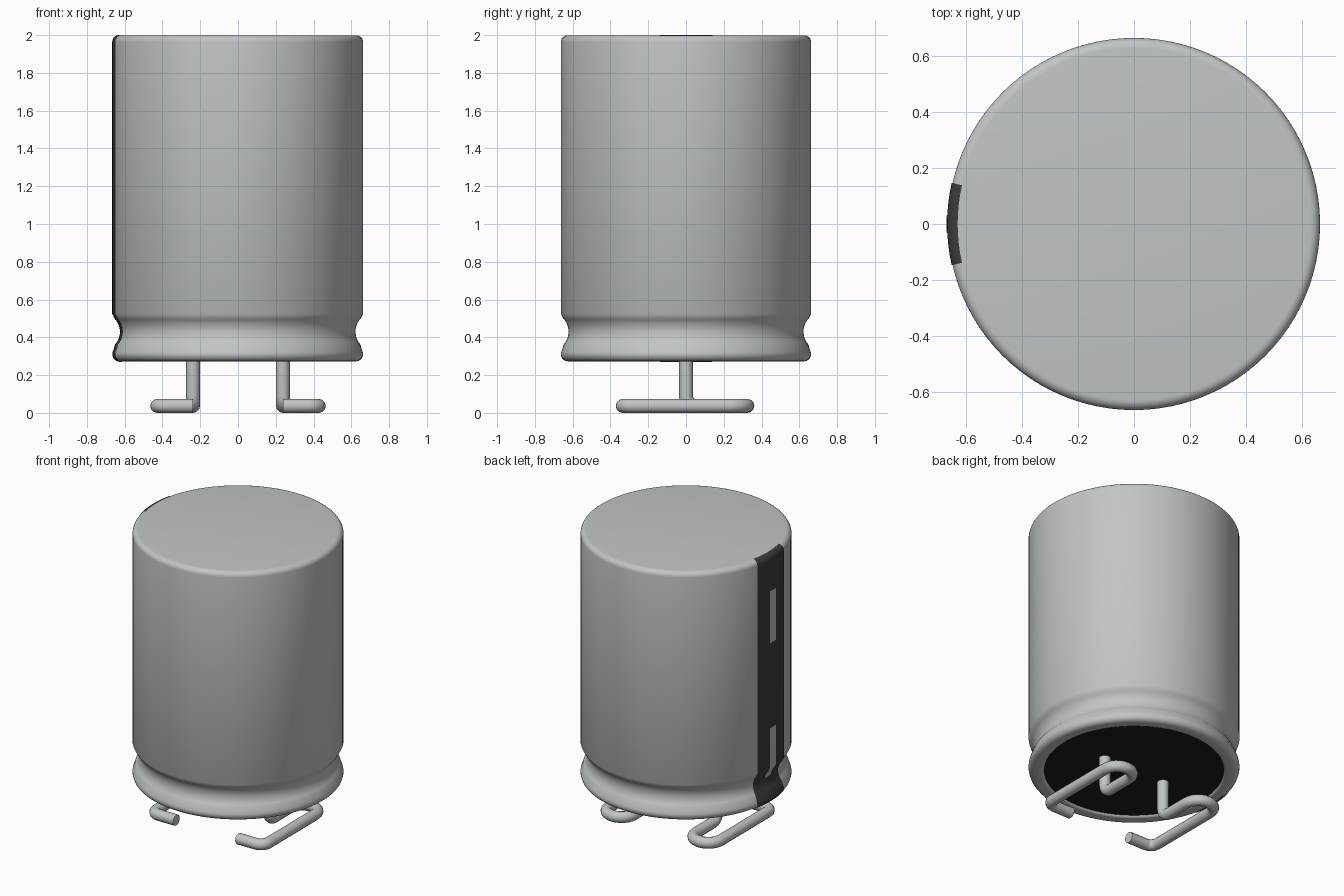
import bpy, bmesh
from math import radians, sin, cos, pi
from mathutils import Vector, Matrix

cube = bpy.data.objects.get("Cube")
if cube:
    bpy.data.objects.remove(cube)


def material(name, color):
    m = bpy.data.materials.new(name)
    m.use_nodes = True
    m.diffuse_color = (*color, 1)
    m.node_tree.nodes["Principled BSDF"].inputs["Base Color"].default_value = (*color, 1)
    return m


METAL = material("light grey metal", (0.53, 0.56, 0.555))
STRIPE = material("charcoal stripe", (0.045, 0.045, 0.045))
SEAL = material("black rubber", (0.012, 0.012, 0.012))
MARK = material("grey mark", (0.5, 0.5, 0.5))


def smooth(ob, angle=30):
    bpy.ops.object.select_all(action='DESELECT')
    ob.select_set(True)
    bpy.context.view_layer.objects.active = ob
    bpy.ops.object.shade_smooth_by_angle(angle=radians(angle))


def lathe(name, profile, mat, centre=pi, sweep=2 * pi, steps=96):
    """Revolve an (r, z) profile about z, over a sweep centred on an angle."""
    bm = bmesh.new()
    start = centre - sweep / 2
    vs = [bm.verts.new((r * cos(start), r * sin(start), z)) for r, z in profile]
    es = [bm.edges.new(p) for p in zip(vs, vs[1:])]
    bmesh.ops.spin(bm, geom=vs + es, cent=(0, 0, 0), axis=(0, 0, 1),
                   angle=sweep, steps=steps)
    bmesh.ops.remove_doubles(bm, verts=bm.verts, dist=1e-4)
    bmesh.ops.recalc_face_normals(bm, faces=bm.faces)
    mid = Vector((0, 0, 1))
    facing = sum(f.calc_area() * f.normal.dot(f.calc_center_median() - mid) for f in bm.faces)
    if facing < 0:
        bmesh.ops.reverse_faces(bm, faces=bm.faces)
    me = bpy.data.meshes.new(name)
    bm.to_mesh(me)
    bm.free()
    me.materials.append(mat)
    ob = bpy.data.objects.new(name, me)
    bpy.context.collection.objects.link(ob)
    smooth(ob)
    return ob


def arc(r, z, radius, a0, a1, n=6):
    return [(r + radius * cos(radians(a0 + (a1 - a0) * i / n)),
             z + radius * sin(radians(a0 + (a1 - a0) * i / n))) for i in range(n + 1)]


def offset(profile, d):
    """Push an upward-running profile outward along its normals."""
    out = []
    for i, (r, z) in enumerate(profile):
        a, b = profile[max(i - 1, 0)], profile[min(i + 1, len(profile) - 1)]
        t = Vector((b[0] - a[0], b[1] - a[1])).normalized()
        out.append((r + t.y * d, z - t.x * d))
    return out


# Can: rolled rim, crimped groove, straight wall, rounded top
R, TOP, BASE = 0.663, 1.998, 0.273
rim_in = arc(0.585, BASE + 0.022, 0.022, 180, 270)
rim_out = arc(R - 0.038, BASE + 0.038, 0.038, -90, 35)
groove = arc(0.725, 0.43, 0.103, 222, 137, 10)
shoulder = [(R, 0.525)]
lip = arc(R - 0.035, TOP - 0.035, 0.035, 0, 90)
wall = rim_out + groove + shoulder + lip
lathe("can", [(0, 0.31), (0.563, 0.31)] + rim_in + wall + [(0, TOP)], METAL)

# Rubber seal in the base
lathe("seal", [(0, 0.286), (0.57, 0.286), (0.57, 0.305), (0, 0.305)], SEAL)

# Polarity stripe hugging the can wall, with two pale minus marks
lathe("polarity_stripe", offset(wall, 0.003), STRIPE, sweep=radians(25.4), steps=8)
low_wall = [p for p in groove if p[1] > 0.44] + shoulder + [(R, 0.8)]
lathe("upper_mark", offset([(R, 1.39), (R, 1.75)], 0.005), MARK, sweep=radians(5.5), steps=2)
lathe("lower_mark", offset(low_wall, 0.005), MARK, sweep=radians(5.5), steps=2)


def rounded_path(corners, n=6):
    """Polyline through (point, bend radius) corners with rounded bends."""
    pts = []
    for i, (p, r) in enumerate(corners):
        p = Vector(p)
        if not r:
            pts.append(p)
            continue
        a = p + (Vector(corners[i - 1][0]) - p).normalized() * r
        b = p + (Vector(corners[i + 1][0]) - p).normalized() * r
        for k in range(n + 1):
            t = radians(90 * k / n)
            pts.append(p + (a - p) * (1 - sin(t)) + (b - p) * (1 - cos(t)))
    return pts


# Wire leads: down from the seal, back, hooked outward and forward
def lead(name, side):
    wire, inner, outer = 0.037, 0.238, 0.428
    corners = [((inner, 0, 0.32), 0), ((inner, 0, wire), 0.05),
               ((inner, 0.325, wire), 0.094), ((outer, 0.325, wire), 0.094),
               ((outer, -0.335, wire), 0.055), ((inner, -0.335, wire), 0)]
    pts = rounded_path(corners)
    cu = bpy.data.curves.new(name, 'CURVE')
    cu.dimensions = '3D'
    cu.bevel_depth = wire
    cu.bevel_resolution = 4
    cu.use_fill_caps = True
    sp = cu.splines.new('POLY')
    sp.points.add(len(pts) - 1)
    for q, p in zip(sp.points, pts):
        q.co = (side * p.x, p.y, p.z, 1)
    cu.materials.append(METAL)
    ob = bpy.data.objects.new(name, cu)
    bpy.context.collection.objects.link(ob)
    bpy.ops.object.select_all(action='DESELECT')
    ob.select_set(True)
    bpy.context.view_layer.objects.active = ob
    bpy.ops.object.convert(target='MESH')
    smooth(bpy.context.object, 40)


lead("left_lead", 1)
lead("right_lead", -1)
